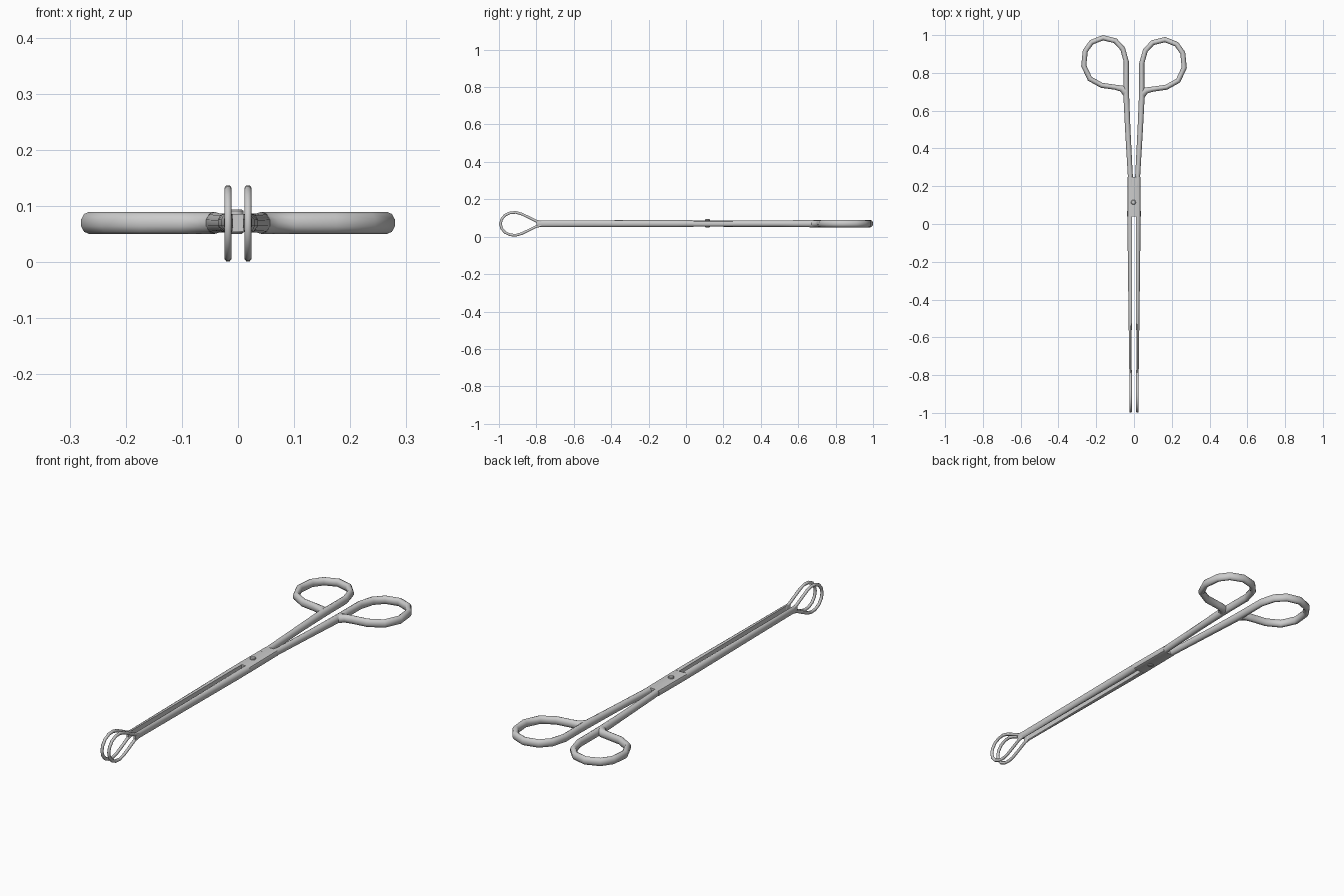
import bpy, bmesh, math
from mathutils import Vector

if "Cube" in bpy.data.objects:
    bpy.data.objects.remove(bpy.data.objects["Cube"])

ZC = 0.07  # height of the instrument's mid plane


def finish(name, bm, angle=40):
    bmesh.ops.recalc_face_normals(bm, faces=bm.faces)
    me = bpy.data.meshes.new(name)
    bm.to_mesh(me)
    bm.free()
    ob = bpy.data.objects.new(name, me)
    bpy.context.collection.objects.link(ob)
    bpy.ops.object.select_all(action='DESELECT')
    ob.select_set(True)
    bpy.context.view_layer.objects.active = ob
    bpy.ops.object.shade_smooth_by_angle(angle=math.radians(angle))
    return ob


def sweep(name, path, up, closed=False, sides=10, flat=None, angle=50):
    """Sweep an oval along a planar path of (point, in-plane radius, radius along up)."""
    bm = bmesh.new()
    up = Vector(up)
    pts = [Vector(p[0]) for p in path]
    n = len(pts)
    rings = []
    for i, (p, (_, a, b)) in enumerate(zip(pts, path)):
        prev = pts[i - 1] if (closed or i > 0) else p
        nxt = pts[(i + 1) % n] if (closed or i < n - 1) else p
        d0, d1 = (p - prev).normalized(), (nxt - p).normalized()
        t = (d0 + d1).normalized()
        side = up.cross(t)
        mitre = 1 / max(0.7, t.dot(d1 if d1.length else d0))
        ring = []
        for k in range(sides):
            ang = 2 * math.pi * (k + 0.5) / sides
            off = side * (a * mitre * math.cos(ang)) + up * (b * math.sin(ang))
            if flat:  # flatten the side facing the other jaw
                off.x = min(off.x, a * 0.6) if flat < 0 else max(off.x, -a * 0.6)
            ring.append(bm.verts.new(p + off))
        rings.append(ring)
    for i in range(n if closed else n - 1):
        r, q = rings[i], rings[(i + 1) % n]
        for k in range(sides):
            m = (k + 1) % sides
            bm.faces.new((r[k], r[m], q[m], q[k]))
    if not closed:
        bm.faces.new(rings[0])
        bm.faces.new(rings[-1])
    return finish(name, bm, angle)


# x, y, half width of the shank and its finger ring, for the right-hand side
HANDLE = [(0.016, 0.20, 0.014), (0.022, 0.30, 0.014), (0.033, 0.50, 0.015),
          (0.041, 0.68, 0.016), (0.041, 0.76, 0.014), (0.041, 0.86, 0.014),
          (0.060, 0.928, 0.014), (0.099, 0.970, 0.014), (0.164, 0.986, 0.014),
          (0.225, 0.962, 0.014), (0.258, 0.916, 0.014), (0.266, 0.838, 0.014),
          (0.234, 0.769, 0.014), (0.171, 0.734, 0.014), (0.100, 0.724, 0.014),
          (0.065, 0.717, 0.017), (0.042, 0.700, 0.026)]
# y, z offset of the upper half of the gripping loop
LOOP = [(-0.992, 0.0), (-0.986, 0.024), (-0.968, 0.046), (-0.94, 0.059),
        (-0.91, 0.061), (-0.88, 0.053), (-0.84, 0.034), (-0.80, 0.014), (-0.775, 0.009)]

for s, tag in ((-1, "left"), (1, "right")):
    # shank and finger ring
    dy = -0.010 if s > 0 else 0.0
    sweep(tag + "_handle",
          [((s * x, y + (dy if y > 0.6 else 0), ZC), w, 0.0195 if y > 0.6 else 0.017)
           for x, y, w in HANDLE], (0, 0, 1))

    # long tapering jaw with a flat inner face
    jaw = [(0.040, 0.0195, 0.017, 0.018), (-0.05, 0.0190, 0.016, 0.019),
           (-0.40, 0.0185, 0.012, 0.018), (-0.77, 0.0175, 0.008, 0.018),
           (-0.80, 0.0175, 0.007, 0.018)]
    sweep(tag + "_jaw", [((s * x, y, ZC), a, b) for y, x, a, b in jaw],
          (0, 0, 1), flat=s)

    # teardrop gripping loop standing upright
    outline = LOOP + [(y, -z) for y, z in LOOP[:0:-1]]
    sweep(tag + "_grip_loop", [((s * 0.0178, y, 0.069 + z), 0.0075, 0.0068)
                               for y, z in outline], (1, 0, 0), closed=True, sides=8)

# box joint
bm = bmesh.new()
bmesh.ops.create_cube(bm, size=1)
for v in bm.verts:
    v.co = (v.co.x * (0.068 if v.co.y > 0 else 0.072),
            0.145 + v.co.y * 0.21, ZC + v.co.z * 0.031)
long_edges = [e for e in bm.edges if abs(e.verts[0].co.y - e.verts[1].co.y) > 0.1]
bmesh.ops.bevel(bm, geom=long_edges, offset=0.011, segments=2, profile=0.5, affect='EDGES')
finish("box_joint", bm)

# pivot pin
bm = bmesh.new()
bmesh.ops.create_cone(bm, cap_ends=True, segments=12, radius1=0.013, radius2=0.013, depth=0.044)
caps = [e for e in bm.edges if abs(e.verts[0].co.z - e.verts[1].co.z) < 0.001]
bmesh.ops.bevel(bm, geom=caps, offset=0.003, segments=1, affect='EDGES')
bmesh.ops.translate(bm, verts=bm.verts, vec=(-0.003, 0.115, ZC + 0.002))
finish("pivot_pin", bm)
